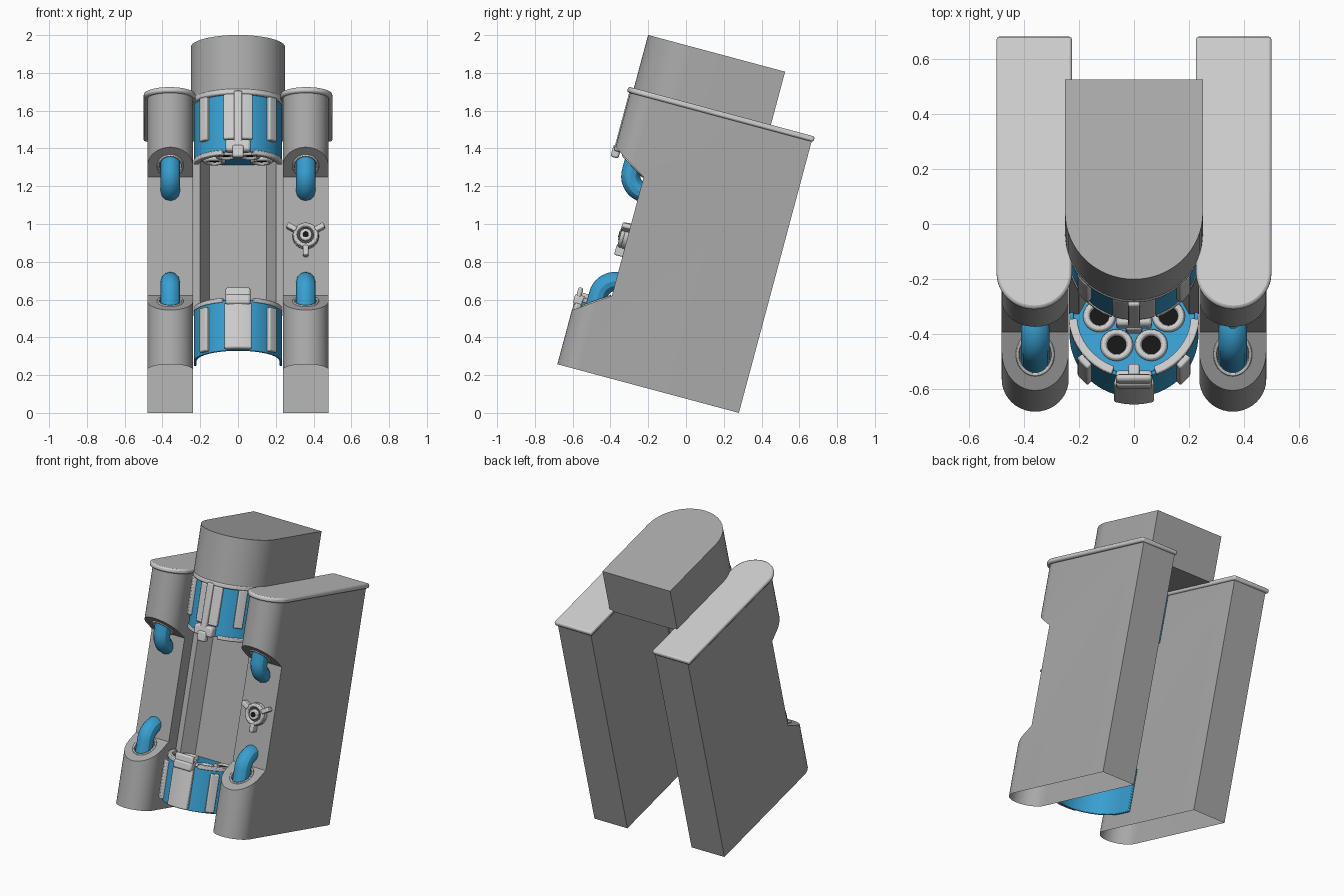
import bpy, bmesh, math
from mathutils import Matrix

if "Cube" in bpy.data.objects:
    bpy.data.objects.remove(bpy.data.objects["Cube"])

def material(name, rgb):
    m = bpy.data.materials.new(name)
    m.diffuse_color = (*rgb, 1)
    m.use_nodes = True
    m.node_tree.nodes["Principled BSDF"].inputs["Base Color"].default_value = m.diffuse_color
    return m

GREY = material("mid grey", (.40, .40, .40))
LIGHT = material("light grey", (.62, .62, .62))
BLUE = material("blue", (.04, .35, .64))
BLACK = material("black", (.008, .008, .008))
DARK = material("dark grey", (.09, .09, .09))

# Everything is built upright (x, depth, height), then leaned back at the end
CY = -.73            # centre of the round core

def finish(name, bm, mat, bevel=0):
    bmesh.ops.recalc_face_normals(bm, faces=bm.faces[:])
    me = bpy.data.meshes.new(name)
    bm.to_mesh(me)
    bm.free()
    me.materials.append(mat)
    ob = bpy.data.objects.new(name, me)
    bpy.context.collection.objects.link(ob)
    if bevel:
        mod = ob.modifiers.new("bevel", 'BEVEL')
        mod.width, mod.segments = bevel, 2
        mod.limit_method = 'ANGLE'
    return ob

def extrude(name, pts, vec, mat, bevel=0):
    bm = bmesh.new()
    f = bm.faces.new([bm.verts.new(p) for p in pts])
    r = bmesh.ops.extrude_face_region(bm, geom=[f], use_keep_orig=True)
    bmesh.ops.translate(bm, vec=vec, verts=[v for v in r['geom'] if isinstance(v, bmesh.types.BMVert)])
    return finish(name, bm, mat, bevel)

def prism(name, outline, z0, z1, mat, bevel=0):
    return extrude(name, [(x, y, z0) for x, y in outline], (0, 0, z1 - z0), mat, bevel)

def box(name, x0, x1, y0, y1, z0, z1, mat, bevel=0):
    return prism(name, [(x0, y0), (x1, y0), (x1, y1), (x0, y1)], z0, z1, mat, bevel)

def arc(r, a0, a1, n, cx=0, cy=CY):
    # angles in degrees away from the front
    return [(cx + r * math.sin(math.radians(a0 + (a1 - a0) * i / n)),
             cy - r * math.cos(math.radians(a0 + (a1 - a0) * i / n))) for i in range(n + 1)]

def d_shape(cx, r, front, back, n=20):
    return arc(r, -90, 90, n, cx, front + r) + [(cx + r, back), (cx - r, back)]

def arc_plate(name, r0, r1, a0, a1, z0, z1, mat, bevel=.005):
    return prism(name, arc(r0, a0, a1, 8) + arc(r1, a1, a0, 8), z0, z1, mat, bevel)

def cut(ob, cutter):
    mod = ob.modifiers.new("cut", 'BOOLEAN')
    mod.operation, mod.object, mod.solver = 'DIFFERENCE', cutter, 'EXACT'
    bpy.context.view_layer.objects.active = ob
    bpy.ops.object.modifier_apply(modifier=mod.name)
    bpy.data.objects.remove(cutter)

def tube(name, pts, r, mat, closed=False):
    cu = bpy.data.curves.new(name, 'CURVE')
    cu.dimensions = '3D'
    cu.bevel_depth, cu.bevel_resolution, cu.use_fill_caps = r, 4, True
    sp = cu.splines.new('POLY')
    sp.points.add(len(pts) - 1)
    for p, q in zip(sp.points, pts):
        p.co = (*q, 1)
    sp.use_cyclic_u = closed
    cu.materials.append(mat)
    ob = bpy.data.objects.new(name, cu)
    bpy.context.collection.objects.link(ob)
    bpy.ops.object.select_all(action='DESELECT')
    ob.select_set(True)
    bpy.context.view_layer.objects.active = ob
    bpy.ops.object.convert(target='MESH')

def slope_low(y): return .296 + (y + .995) * .69
def slope_high(y): return 1.19 - (y + .995) * .62

# Side pillars: round front, notched, open underneath
for s, side in ((1, "right"), (-1, "left")):
    cx = .3585 * s
    pillar = prism(side + "_pillar", d_shape(cx, .1215, -.995, 0), 0, 1.495, GREY)
    notch = [(-1.1, slope_low(-1.1)), (-.81, .425), (-.81, 1.075), (-1.1, slope_high(-1.1))]
    cut(pillar, extrude("notch_cutter", [(cx - .2, y, z) for y, z in notch], (.4, 0, 0), GREY))
    cut(pillar, prism("socket_cutter", arc(.06, 0, 345, 23, cx, -.88), .2, 1.3, GREY))
    bm = bmesh.new()
    bm.from_mesh(pillar.data)
    low = [f for f in bm.faces if f.calc_center_median().z < .001]
    bmesh.ops.delete(bm, geom=low, context='FACES')
    bm.to_mesh(pillar.data)
    bm.free()
    prism(side + "_pillar_lid", d_shape(.362 * s, .137, -1.012, .01), 1.487, 1.517, LIGHT, .01)
    # Bent pipes and the collars round their sockets
    for label, z, d, slope in (("upper", 1.25, -1, slope_high), ("lower", .25, 1, slope_low)):
        bend = [(cx, -.79 - .09 * math.cos(math.radians(t)), z + d * (.165 + .09 * math.sin(math.radians(t))))
                for t in range(0, 91, 9)]
        tube(f"{side}_{label}_pipe", [(cx, -.88, z)] + bend + [(cx, -.76, z + d * .255)], .051, BLUE)
        ring = [(x, y, slope(y)) for x, y in arc(.064, 0, 348, 29, cx, -.88)]
        tube(f"{side}_{label}_collar", ring, .007, LIGHT, True)

# Top housing
prism("top_housing", d_shape(0, .25, -.982, -.231, 32), 1.505, 1.808, GREY)
prism("top_flange", d_shape(0, .25, -.985, -.65, 32), 1.485, 1.515, LIGHT, .008)

# Blue end rings: open shells, each with a socket plate
for label, z0, z1, plate, face, d in (("lower", .085, .363, .333, .345, 1),
                                      ("upper", 1.175, 1.49, 1.19, 1.19, -1)):
    outer = [(-.234, -.64)] + arc(.234, -90, 90, 32) + [(.234, -.64)]
    inner = [(.219, -.64)] + arc(.219, 90, -90, 32) + [(-.219, -.64)]
    prism(label + "_ring", outer + inner, z0, z1, BLUE, .004)
    prism(label + "_socket_plate", d_shape(0, .225, CY - .225, -.63, 32), plate, plate + .012, BLUE)
    # Sockets spread over half a circle
    for i, ang in enumerate((-90, -30, 30, 90)):
        hx, hy = .125 * math.sin(math.radians(ang)), CY - .125 * math.cos(math.radians(ang))
        tube(f"{label}_socket_rim_{i}", [(x, y, face + d * .004) for x, y in arc(.047, 0, 345, 23, hx, hy)],
             .013, LIGHT, True)
        prism(f"{label}_socket_hole_{i}", arc(.042, 0, 345, 23, hx, hy), face - .003, face + .003 + d * .002, BLACK)
    # Lip segments and side ribs
    lip = (z1 - .012, z1 + .014) if d > 0 else (z0 - .014, z0 + .012)
    for s, side in ((1, "right"), (-1, "left")):
        arc_plate(f"{label}_{side}_lip", .207, .238, s * 20, s * 86, *lip, LIGHT)
        rib = (.095, .335) if d > 0 else (1.25, 1.488)
        arc_plate(f"{label}_{side}_rib", .225, .256, s * 41, s * 54, *rib, LIGHT, .008)

# Front plates and latches
arc_plate("lower_front_plate", .225, .264, -16.5, 16.5, .09, .34, LIGHT, .008)
box("lower_latch", -.066, .066, -1.0, -.94, .33, .385, LIGHT, .012)
box("lower_latch_tab", -.066, .066, -.992, -.965, .34, .425, LIGHT, .012)
box("lower_latch_pin", -.02, .02, -.985, -.92, .36, .40, LIGHT, .008)
arc_plate("upper_front_plate", .225, .254, -18.5, 18.5, 1.24, 1.488, LIGHT, .008)
box("upper_ridge", -.022, .022, -1.0, -.95, 1.2, 1.5, LIGHT, .008)
box("upper_latch", -.066, .066, -1.0, -.94, 1.17, 1.235, LIGHT, .012)
box("upper_latch_tab", -.03, .03, -1.008, -.965, 1.135, 1.2, LIGHT, .01)

# Recessed back wall between the rings
half = [(.235, -.72), (.2, -.72), (.15, -.63)]
front = half + [(-x, y) for x, y in reversed(half)]
prism("recess_wall", front + [(x, y + .006) for x, y in reversed(front)], .34, 1.197, GREY)

# Valve on the right pillar
VX, VZ = .3585, .75
def disc(name, r, y0, y1, mat, bevel=0):
    extrude(name, [(x, y0, z) for x, z in arc(r, 0, 345, 23, VX, VZ)], (0, y1 - y0, 0), mat, bevel)
disc("valve_base", .07, -.83, -.80, LIGHT, .006)
tube("valve_ring", [(x, -.838, z) for x, z in arc(.056, 0, 345, 23, VX, VZ)], .013, LIGHT, True)
disc("valve_recess", .046, -.836, -.82, DARK)
disc("valve_hub", .033, -.856, -.82, LIGHT, .006)
disc("valve_eye", .016, -.859, -.85, BLACK)
for i in range(3):
    prong = box(f"valve_prong_{i}", -.014, .014, -.855, -.805, .058, .112, LIGHT, .006)
    turn = Matrix.Rotation(math.radians(180 + 120 * i), 4, 'Y')
    prong.data.transform(Matrix.Translation((VX, 0, VZ)) @ turn)

# Lean the whole model back and smooth the round surfaces
lean = Matrix.Translation((0, .28, 0)) @ Matrix.Rotation(math.radians(-15), 4, 'X')
bpy.ops.object.select_all(action='DESELECT')
for ob in bpy.context.scene.objects:
    ob.data.transform(lean)
    ob.select_set(True)
    bpy.context.view_layer.objects.active = ob
bpy.ops.object.shade_smooth_by_angle(angle=math.radians(30))
